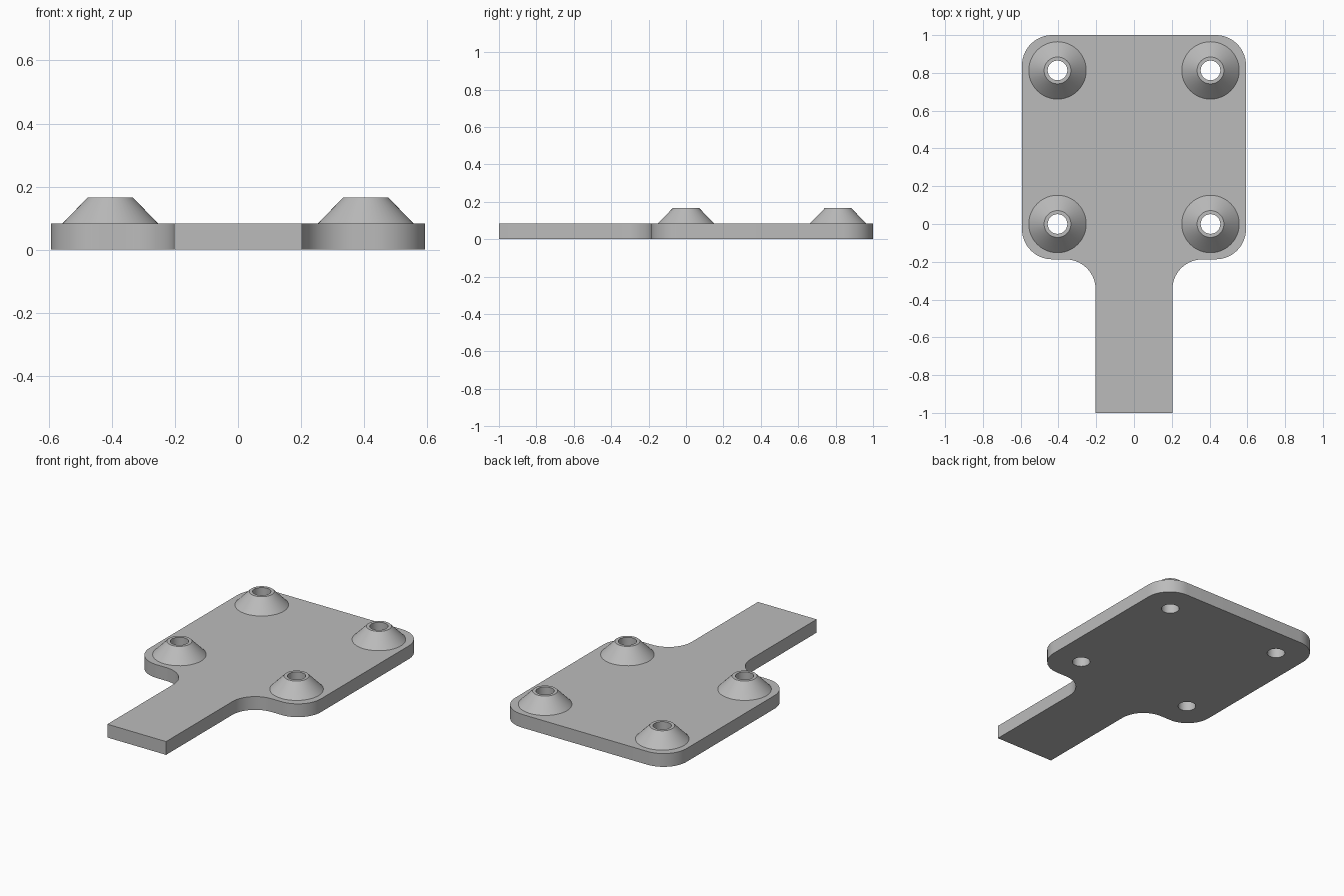
import bpy, bmesh
from math import sin, cos, pi, radians

cube = bpy.data.objects.get("Cube")
if cube:
    bpy.data.objects.remove(cube, do_unlink=True)

HALF_W, BACK, FRONT = 0.593, 1.0, -0.187    # wide part of the plate
TONGUE, TIP = 0.203, -1.0                   # narrow tongue
THICK, TOP = 0.083, 0.166
R = 0.16                                    # corner and fillet radius
BORE, BOSS_TOP, BOSS_BASE = 0.052, 0.071, 0.152
SEG = 48
CENTRES = [(x, y) for x in (-0.405, 0.405) for y in (0.0, 0.813)]

grey = bpy.data.materials.new("plain grey")
grey.use_nodes = True
colour = (0.5, 0.5, 0.5, 1)
grey.diffuse_color = colour
grey.node_tree.nodes["Principled BSDF"].inputs["Base Color"].default_value = colour


def arc(cx, cy, r, start, end, n):
    angles = [radians(start + (end - start) * i / n) for i in range(n + 1)]
    return [(cx + r * cos(a), cy + r * sin(a)) for a in angles]


def finish(obj):
    obj.data.materials.clear()
    obj.data.materials.append(grey)
    bpy.ops.object.select_all(action='DESELECT')
    obj.select_set(True)
    bpy.context.view_layer.objects.active = obj
    bpy.ops.object.shade_smooth_by_angle(angle=radians(30))


# Plate: half outline mirrored, with four bores, extruded from a flat curve
half = [(TONGUE, TIP)]
half += arc(TONGUE + R, FRONT - R, R, 180, 90, 14)
half += arc(HALF_W - R, FRONT + R, R, -90, 0, 14)
half += arc(HALF_W - R, BACK - R, R, 0, 90, 14)
outline = half + [(-x, y) for x, y in reversed(half)]
loops = [outline] + [arc(x, y, BORE, 0, 360, SEG)[:-1] for x, y in CENTRES]

curve = bpy.data.curves.new("plate", 'CURVE')
curve.dimensions = '2D'
curve.fill_mode = 'BOTH'
curve.extrude = THICK / 2
for loop in loops:
    spline = curve.splines.new('POLY')
    spline.points.add(len(loop) - 1)
    for point, (x, y) in zip(spline.points, loop):
        point.co = (x, y, 0, 1)
    spline.use_cyclic_u = True
plate = bpy.data.objects.new("plate", curve)
bpy.context.collection.objects.link(plate)
bpy.ops.object.select_all(action='DESELECT')
plate.select_set(True)
bpy.context.view_layer.objects.active = plate
bpy.ops.object.convert(target='MESH')
plate = bpy.context.view_layer.objects.active
bm = bmesh.new()
bm.from_mesh(plate.data)
bmesh.ops.remove_doubles(bm, verts=bm.verts, dist=0.0001)
bmesh.ops.translate(bm, verts=bm.verts, vec=(0, 0, THICK / 2))
bmesh.ops.recalc_face_normals(bm, faces=bm.faces)
bm.to_mesh(plate.data)
bm.free()
finish(plate)

# Conical bosses: cone, flat rim and bore wall
profile = [(BOSS_BASE, THICK), (BOSS_TOP, TOP), (BORE, TOP), (BORE, THICK)]
for cx, cy in CENTRES:
    bm = bmesh.new()
    rings = [[bm.verts.new((r * cos(2 * pi * i / SEG), r * sin(2 * pi * i / SEG), z))
              for i in range(SEG)] for r, z in profile]
    for low, high in zip(rings, rings[1:]):
        for i in range(SEG):
            j = (i + 1) % SEG
            bm.faces.new((low[i], low[j], high[j], high[i]))
    side = ("left" if cx > 0 else "right")
    end = ("back" if cy > 0.4 else "front")
    name = f"boss_{end}_{side}"
    mesh = bpy.data.meshes.new(name)
    bm.to_mesh(mesh)
    bm.free()
    boss = bpy.data.objects.new(name, mesh)
    boss.location = (cx, cy, 0)
    bpy.context.collection.objects.link(boss)
    finish(boss)
